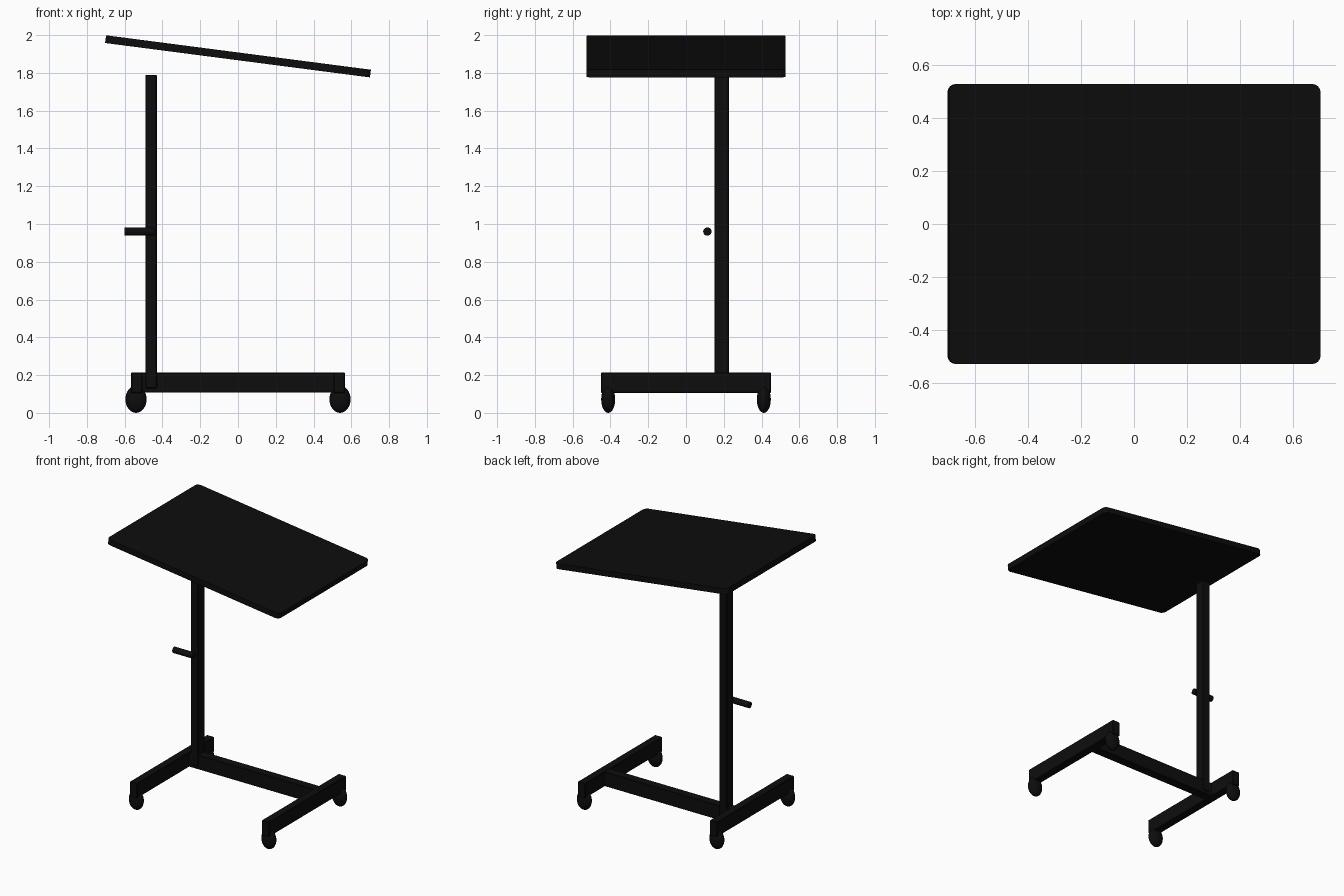
import bpy, bmesh, math

if "Cube" in bpy.data.objects:
    bpy.data.objects.remove(bpy.data.objects["Cube"], do_unlink=True)

black = bpy.data.materials.new("matte black")
black.use_nodes = True
colour = (0.004, 0.004, 0.004, 1)
black.diffuse_color = colour
black.node_tree.nodes["Principled BSDF"].inputs["Base Color"].default_value = colour


def finish(name):
    """Name the active object and give it the black material."""
    obj = bpy.context.object
    obj.name = name
    obj.data.materials.append(black)
    return obj


def box(name, low, high, bevel=0.004):
    """Box between two corners, with slightly softened edges."""
    centre = [(a + b) / 2 for a, b in zip(low, high)]
    bpy.ops.mesh.primitive_cube_add(size=1, location=centre)
    obj = finish(name)
    obj.scale = [b - a for a, b in zip(low, high)]
    bpy.ops.object.transform_apply(location=False, rotation=False, scale=True)
    if bevel:
        mod = obj.modifiers.new("soft edges", "BEVEL")
        mod.width = bevel
        mod.segments = 1
    return obj


# Tilted tabletop with rounded corners
top = box("tabletop", (-0.707, -0.528, 1.867), (0.707, 0.528, 1.908), 0)
bm = bmesh.new()
bm.from_mesh(top.data)
corners = [e for e in bm.edges
           if abs(e.verts[0].co.z - e.verts[1].co.z) > 0.01]
bmesh.ops.bevel(bm, geom=corners, offset=0.03, segments=6, profile=0.5,
                affect="EDGES")
bm.to_mesh(top.data)
bm.free()
top.rotation_euler.y = math.radians(7.4)
bpy.ops.object.shade_smooth_by_angle(angle=math.radians(30))

# Upright post and base cross bar
box("post", (-0.49, 0.15, 0.13), (-0.43, 0.227, 1.79))
box("cross_bar", (-0.52, 0.155, 0.107), (0.52, 0.222, 0.213))

# Height adjustment handle beside the post
bpy.ops.mesh.primitive_cylinder_add(vertices=24, radius=0.022, depth=0.16,
                                    location=(-0.52, 0.113, 0.96),
                                    rotation=(0, math.pi / 2, 0))
finish("adjustment_handle")
bpy.ops.object.shade_smooth_by_angle(angle=math.radians(30))

# Side rails, each with a front and a back caster
for side, sx in (("right", -1), ("left", 1)):
    x = sx * 0.536
    box(side + "_rail", (x - 0.03, -0.45, 0.106), (x + 0.03, 0.45, 0.215))
    for end, sy in (("front", -1), ("back", 1)):
        bpy.ops.mesh.primitive_uv_sphere_add(segments=32, ring_count=16, radius=1,
                                             location=(x + sx * 0.004, sy * 0.412, 0.072))
        caster = finish(f"{side}_{end}_caster")
        caster.scale = (0.056, 0.037, 0.072)
        bpy.ops.object.shade_smooth()
